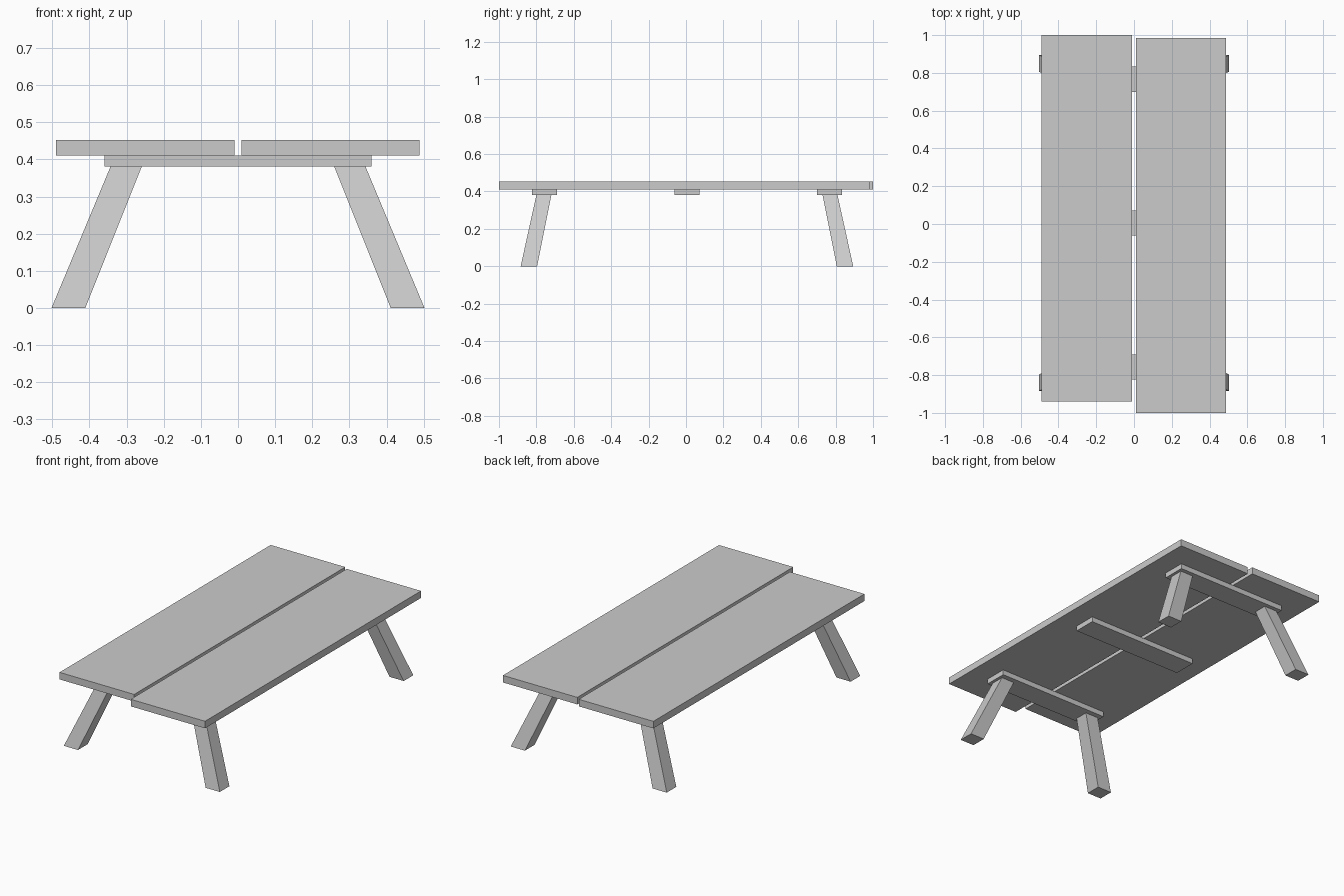
import bpy

if "Cube" in bpy.data.objects:
    bpy.data.objects.remove(bpy.data.objects["Cube"])

CY = 0.005  # the understructure is centred slightly behind y = 0


def loft(name, bottom, top, z0, z1):
    """Six-sided solid between two rectangles (x0, x1, y0, y1)."""
    verts = []
    for (x0, x1, y0, y1), z in ((bottom, z0), (top, z1)):
        verts += [(x0, y0, z), (x1, y0, z), (x1, y1, z), (x0, y1, z)]
    faces = [(3, 2, 1, 0), (4, 5, 6, 7)]
    faces += [(i, (i + 1) % 4, (i + 1) % 4 + 4, i + 4) for i in range(4)]
    mesh = bpy.data.meshes.new(name)
    mesh.from_pydata(verts, [], faces)
    obj = bpy.data.objects.new(name, mesh)
    bpy.context.collection.objects.link(obj)
    return obj


def span(a, b, sign, centre=0.0):
    """Mirror an interval about a centre, keeping it in ascending order."""
    return sorted((centre + sign * a, centre + sign * b))


# Two top planks, staggered in length
for name, rect in (("left_plank", (-0.49, -0.01, -0.94, 1.0)),
                   ("right_plank", (0.01, 0.488, -1.0, 0.985))):
    loft(name, rect, rect, 0.411, 0.452)

# Three cross battens under the planks
for name, off in (("front_batten", -0.762), ("middle_batten", 0), ("back_batten", 0.762)):
    y = CY + off
    rect = (-0.36, 0.36, y - 0.067, y + 0.067)
    loft(name, rect, rect, 0.381, 0.411)

# Four splayed legs, slightly tapered towards the top
for sx, side in ((-1, "left"), (1, "right")):
    for sy, end in ((-1, "front"), (1, "back")):
        foot = (*span(0.411, 0.502, sx), *span(0.801, 0.889, sy, CY))
        head = (*span(0.259, 0.343, sx), *span(0.725, 0.805, sy, CY))
        loft(f"{end}_{side}_leg", foot, head, 0.0, 0.381)
